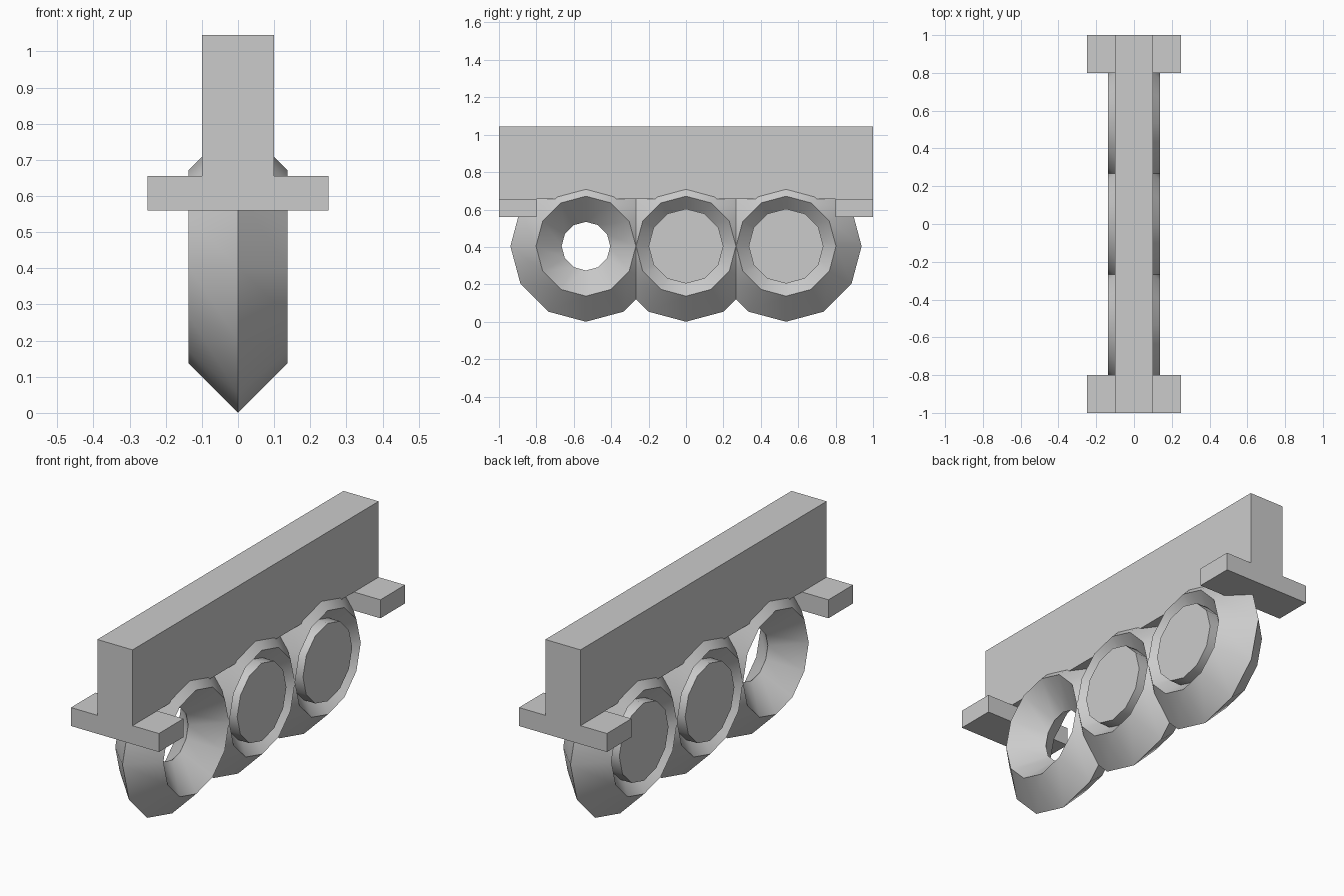
import bpy
from math import radians, pi

if "Cube" in bpy.data.objects:
    bpy.data.objects.remove(bpy.data.objects["Cube"])

RING_Z = 0.404      # height of ring centres
SPACING = 0.535     # distance between ring centres


def box(name, center, size):
    bpy.ops.mesh.primitive_cube_add(size=1, location=center)
    ob = bpy.context.object
    ob.name = name
    ob.scale = size
    bpy.ops.object.transform_apply(location=False, rotation=False, scale=True)
    return ob


def finish(name):
    # lay the axis along x, smooth around the ring but keep its ridges sharp
    ob = bpy.context.object
    ob.name = name
    ob.rotation_euler = (0, pi / 2, 0)
    bpy.ops.object.transform_apply(location=False, rotation=True, scale=False)
    bpy.ops.object.shade_smooth_by_angle(angle=radians(40))
    return ob


# Upright beam
box("beam", (0, 0, 0.85), (0.2, 2, 0.39))

# Cross bars under both ends of the beam
for side, label in ((-1, "front"), (1, "back")):
    box(label + "_cross_bar", (0, side * 0.9, 0.6075), (0.5, 0.2, 0.095))

# Three diamond-section rings; the front one stays open, the others hold a disc
for i, label in ((-1, "front"), (0, "middle"), (1, "back")):
    pos = (0, i * SPACING, RING_Z)
    bpy.ops.mesh.primitive_torus_add(location=pos, major_segments=12, minor_segments=4,
                                     major_radius=0.267, minor_radius=0.137)
    finish(label + "_ring")
    if i >= 0:
        bpy.ops.mesh.primitive_cylinder_add(location=pos, vertices=12, radius=0.2, depth=0.27)
        finish(label + "_disc")
